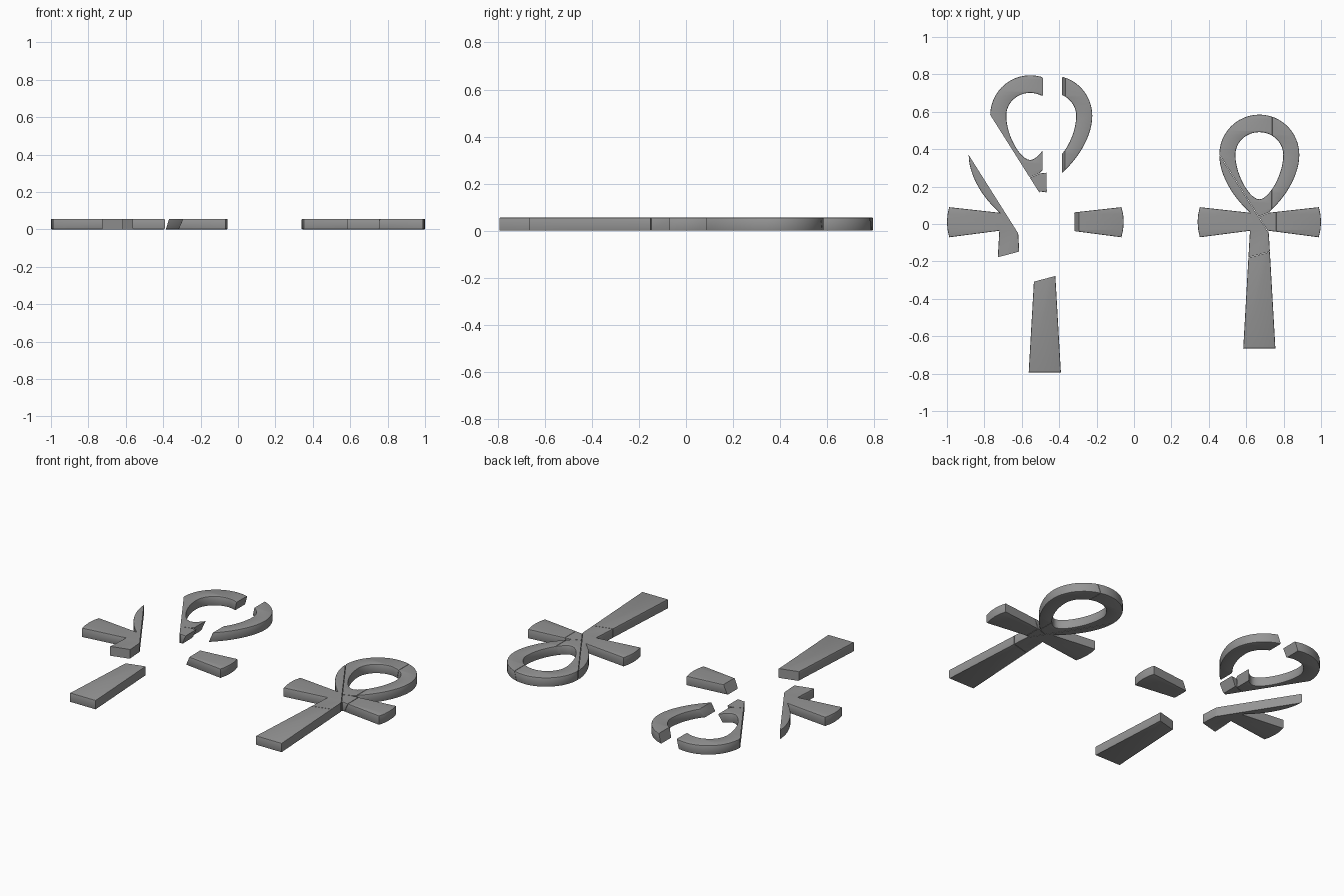
import bpy, bmesh, math
from mathutils import Vector

if "Cube" in bpy.data.objects:
    bpy.data.objects.remove(bpy.data.objects["Cube"])

CX, H, BEV, GAP = 0.67, 0.056, 0.005, 0.0012

stone = bpy.data.materials.new("dark_stone")
stone.diffuse_color = (0.3, 0.3, 0.3, 1)
stone.use_nodes = True
stone.node_tree.nodes["Principled BSDF"].inputs["Base Color"].default_value = stone.diffuse_color


def bez(p, n):
    return [tuple(sum(c * q[k] for c, q in zip(
        ((1-t)**3, 3*t*(1-t)**2, 3*t*t*(1-t), t**3), p)) for k in (0, 1))
        for t in (i / n for i in range(n + 1))]


def arch(rx, ry, n=12):
    return [(rx * math.cos(a), 0.37 + ry * math.sin(a))
            for a in (math.pi / 2 * i / n for i in range(1, n + 1))]


def mirrored(half):
    return half + [(-x, y) for x, y in reversed(half) if abs(x) > 1e-6]


# right half of the outline: shaft, flared arm, loop
outer = [(.086, -.665), (.05, -.036), (.318, -.071)]
outer += [(.327, -.03), (.33, .012), (.327, .052), (.318, .09)]
outer += bez([(.048, .06), (.15, .15), (.214, .27), (.214, .37)], 12) + arch(.214, .215)
inner = bez([(0, .132), (.05, .132), (.128, .26), (.128, .37)], 12) + arch(.128, .121)

# solid symbol from a filled, bevelled curve
cu = bpy.data.curves.new("outline", 'CURVE')
cu.dimensions, cu.fill_mode = '2D', 'BOTH'
cu.extrude, cu.bevel_depth, cu.bevel_resolution, cu.offset = H/2 - BEV, BEV, 1, -BEV
for pts in (mirrored(outer), mirrored(inner)):
    sp = cu.splines.new('POLY')
    sp.points.add(len(pts) - 1)
    for v, (x, y) in zip(sp.points, pts):
        v.co = (x + CX, y, 0, 1)
    sp.use_cyclic_u = True
tmp = bpy.data.objects.new("outline", cu)
bpy.context.collection.objects.link(tmp)
solid = bpy.data.meshes.new_from_object(
    tmp.evaluated_get(bpy.context.evaluated_depsgraph_get()))
bpy.data.objects.remove(tmp)


def wall(a, b, lean=0.0):
    """Break plane through a-b; normal on the right-hand side of a->b."""
    d = Vector((b[0] - a[0], b[1] - a[1], 0)).normalized()
    n = Vector((d.y, -d.x, 0))
    return Vector((*a, 0)), (n - Vector((0, 0, lean))).normalized()


# break planes
DIAG = wall((.714, -.037), (.452, .378))
SHAFT = wall((.714, -.152), (.612, -.179))
LOOP = wall((.720, 0), (.722, .6), .3)
ARM = wall((.735, -.1), (.733, .3), .45)
CROTCH = wall((1.0, .172), (.714, .058))

# name: cuts (plane, keep normal side), scattered offset
pieces = {
    "shaft": ([(SHAFT, False)], (-1.147, -.128)),
    "left_arm": ([(DIAG, False), (SHAFT, True)], (-1.34, 0)),
    "left_loop": ([(DIAG, True), (LOOP, False)], (-1.225, .21)),
    "right_loop": ([(DIAG, True), (LOOP, True), (CROTCH, True)], (-1.107, .209)),
    "right_arm": ([(DIAG, True), (ARM, True), (CROTCH, False)], (-1.055, 0)),
}


def carve(cuts):
    """Cut the solid; each break leaves a hairline crack."""
    bm = bmesh.new()
    bm.from_mesh(solid)
    bmesh.ops.translate(bm, verts=bm.verts, vec=(0, 0, H / 2))
    bmesh.ops.remove_doubles(bm, verts=bm.verts, dist=1e-5)
    for (co, no), keep in cuts:
        bmesh.ops.bisect_plane(bm, geom=bm.verts[:] + bm.edges[:] + bm.faces[:], dist=1e-6,
                               plane_co=co + no * (GAP if keep else -GAP), plane_no=no,
                               clear_inner=keep, clear_outer=not keep)
        rim = [e for e in bm.edges if e.is_boundary]
        bmesh.ops.holes_fill(bm, edges=rim, sides=0)
    return bm


def finish(bm, name, off):
    bmesh.ops.recalc_face_normals(bm, faces=bm.faces)
    me = bpy.data.meshes.new(name)
    bm.to_mesh(me)
    bm.free()
    me.materials.clear()
    me.materials.append(stone)
    ob = bpy.data.objects.new(name, me)
    ob.location = (*off, 0)
    bpy.context.collection.objects.link(ob)
    bpy.ops.object.select_all(action='DESELECT')
    ob.select_set(True)
    bpy.context.view_layer.objects.active = ob
    bpy.ops.object.shade_smooth_by_angle(angle=math.radians(40))


# the assembled and the scattered copy of every piece
for name, (cuts, off) in pieces.items():
    for suffix, o in (("_assembled", (0, 0)), ("_scattered", off)):
        bm = carve(cuts)
        if name == "left_loop":
            # this piece also carries the stub of the right arm
            low = carve(cuts[:1] + [(CROTCH, False), (ARM, False)])
            bm.free()
            bm = carve(cuts + [(CROTCH, True)])
            part = bpy.data.meshes.new("stub")
            low.to_mesh(part)
            low.free()
            bm.from_mesh(part)
            bpy.data.meshes.remove(part)
        finish(bm, name + suffix, o)
bpy.data.meshes.remove(solid)
